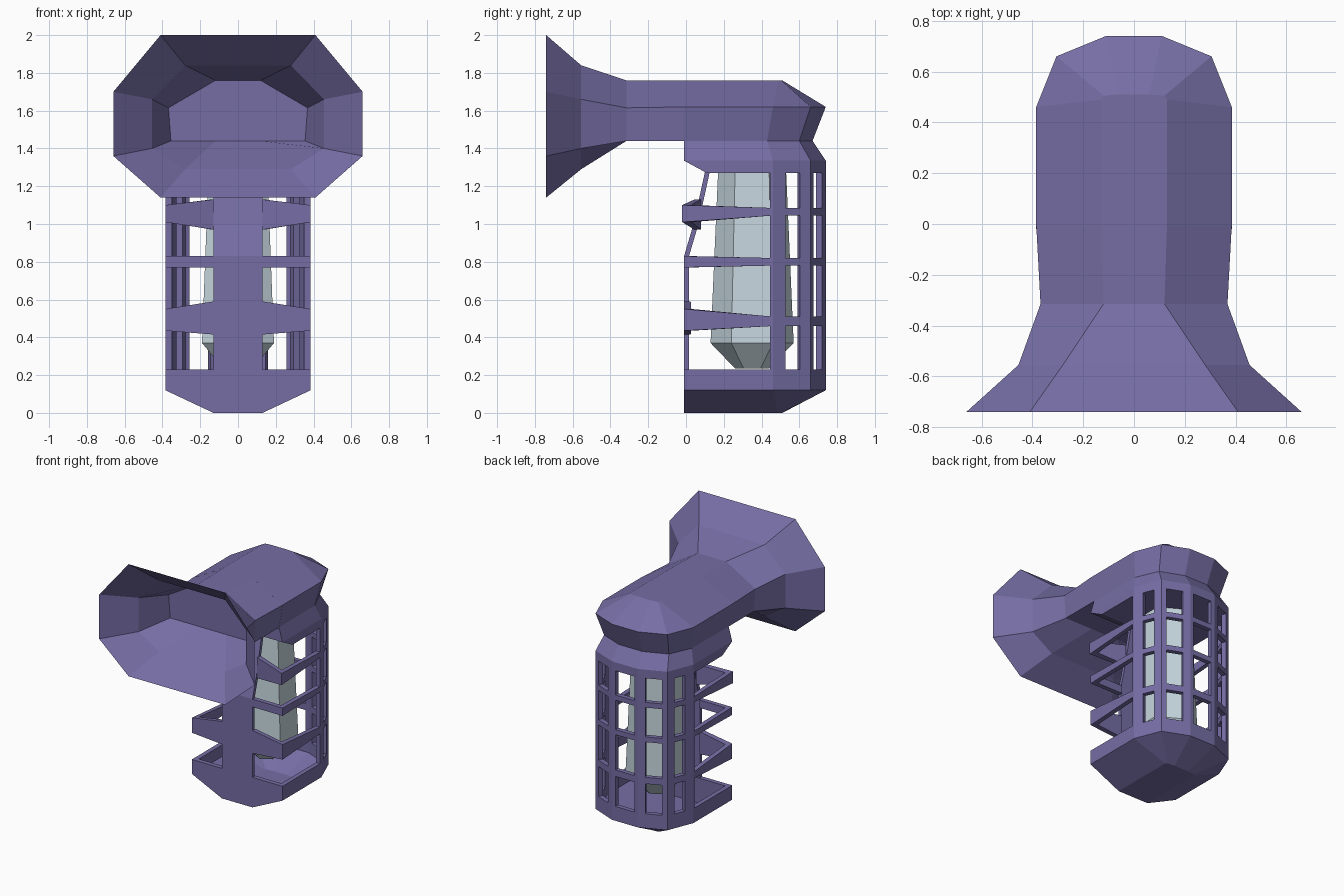
import bpy, bmesh, math

if "Cube" in bpy.data.objects:
    bpy.data.objects.remove(bpy.data.objects["Cube"])


def material(name, rgb):
    m = bpy.data.materials.new(name)
    m.diffuse_color = (*rgb, 1)
    m.use_nodes = True
    m.node_tree.nodes["Principled BSDF"].inputs["Base Color"].default_value = m.diffuse_color
    return m


PURPLE = material("purple_metal", (0.18, 0.155, 0.375))
GLASS = material("pale_glass", (0.56, 0.67, 0.73))


def loft(name, rings, mat, closed=True, cap_start=False, cap_end=False, thick=0, recalc=False):
    """Bridge rings of equal point count; optional caps and inward thickness."""
    bm = bmesh.new()
    vs = [[bm.verts.new(p) for p in r] for r in rings]
    n = len(rings[0])
    for a, b in zip(vs, vs[1:]):
        for i in range(n if closed else n - 1):
            j = (i + 1) % n
            bm.faces.new((a[i], a[j], b[j], b[i]))
    if cap_start:
        bm.faces.new(vs[0][::-1])
    if cap_end:
        bm.faces.new(vs[-1])
    if recalc:
        bmesh.ops.recalc_face_normals(bm, faces=bm.faces)
    me = bpy.data.meshes.new(name)
    bm.to_mesh(me)
    bm.free()
    me.materials.append(mat)
    ob = bpy.data.objects.new(name, me)
    bpy.context.collection.objects.link(ob)
    if thick:
        s = ob.modifiers.new("thickness", 'SOLIDIFY')
        s.thickness = thick
        s.offset = -1
        s.use_even_offset = True
    return ob


def sym(half):
    """Half outline on +x plus its mirrored return."""
    return half + [(-p[0], *p[1:]) for p in reversed(half)]


def plan(half, z):
    return [(x, y, z) for x, y in sym(half)]


# Plan outlines shared by head, collar, cage and base
A, B, C = (0.385, 0.46), (0.305, 0.66), (0.11, 0.74)
FULL = [(0.385, -0.01), A, B, C]
CORE = [(0.13, -0.01), (0.13, 0.49), (0.12, 0.505), (0.06, 0.51)]
NECK = [(0.355, -0.01), (0.35, 0.43), (0.275, 0.60), (0.10, 0.67)]
LIP = [(0.385, 0.11), A, B, C]

# Horn and tube: eight-sided sections along y
sections = [
    (-0.74, [(0.41, 2.0), (0.66, 1.70), (0.66, 1.36), (0.41, 1.14)]),
    (-0.555, [(0.28, 1.84), (0.455, 1.66), (0.455, 1.40), (0.28, 1.29)]),
    (-0.315, [(0.12, 1.76), (0.368, 1.615), (0.355, 1.44), (0.12, 1.44)]),
    (0.0, [(0.13, 1.76), (0.385, 1.62), (0.355, 1.44), (0.13, 1.44)]),
]
rings = [[(x, y, z) for x, z in sym(h)] for y, h in sections]
loft("horn", rings[:3], PURPLE)
loft("tube", rings[2:], PURPLE, cap_start=True, recalc=True)

# Lamp head with pinched neck and collar
loft("lamp_head",
     [plan(LIP, 1.27), plan(FULL, 1.335), plan(NECK, 1.44), plan(FULL, 1.62), plan(CORE, 1.76)],
     PURPLE, cap_start=True, cap_end=True)

# Base tray
loft("base_tray", [plan(CORE, 0), plan(FULL, 0.12), plan(FULL, 0.23)],
     PURPLE, cap_start=True, thick=0.035)

# Front plate, leaning back at the top
profile = [(-0.01, 0.2), (-0.01, 0.83), (0.04, 1.0), (0.10, 1.275)]
loft("front_plate", [[(-0.13, y, z), (0.13, y, z)] for y, z in profile],
     PURPLE, closed=False, thick=0.025)

# Cage bands: plate y, then (low, high) at plate, front corner and back
bands = [
    (-0.01, -0.01, (0.415, 0.59), (0.435, 0.55), (0.46, 0.51)),
    (-0.01, -0.01, (0.77, 0.83), (0.77, 0.83), (0.78, 0.82)),
    (0.045, -0.02, (0.97, 1.13), (1.01, 1.10), (1.045, 1.085)),
]
for k, (py, fy, p, f, b) in enumerate(bands):
    path = [((0.13, py), p), ((0.385, fy), f), (A, b), (B, b), (C, b)]
    lo, hi = ([(*xy, z[i]) for xy, z in path] for i in (0, 1))
    loft(f"cage_band_{k + 1}", [sym(lo), sym(hi)], PURPLE, closed=False, thick=0.035)


def along(a, b, t):
    return (a[0] + (b[0] - a[0]) * t, a[1] + (b[1] - a[1]) * t)


# Cage uprights folded around each back corner, both sides
uprights = [
    [(0.385, 0.445), A, along(A, B, 0.33)],
    [along(A, B, 0.72), B, along(B, C, 0.18)],
    [along(B, C, 0.75), C, (0.08, 0.74)],
]
for k, u in enumerate(uprights):
    for side, pts in (("right", u), ("left", [(-x, y) for x, y in reversed(u)])):
        loft(f"cage_upright_{side}_{k + 1}",
             [[(x, y, z) for x, y in pts] for z in (0.2, 1.28)],
             PURPLE, closed=False, thick=0.035)

# Six-sided glass bulb with tapered bottom
bulb = [[(r * math.cos(a), 0.35 + r * math.sin(a), z)
         for a in (math.radians(30 + 60 * i) for i in range(6))]
        for r, z in ((0.09, 0.235), (0.22, 0.37), (0.18, 1.28))]
loft("glass_bulb", bulb, GLASS, cap_start=True, cap_end=True)
